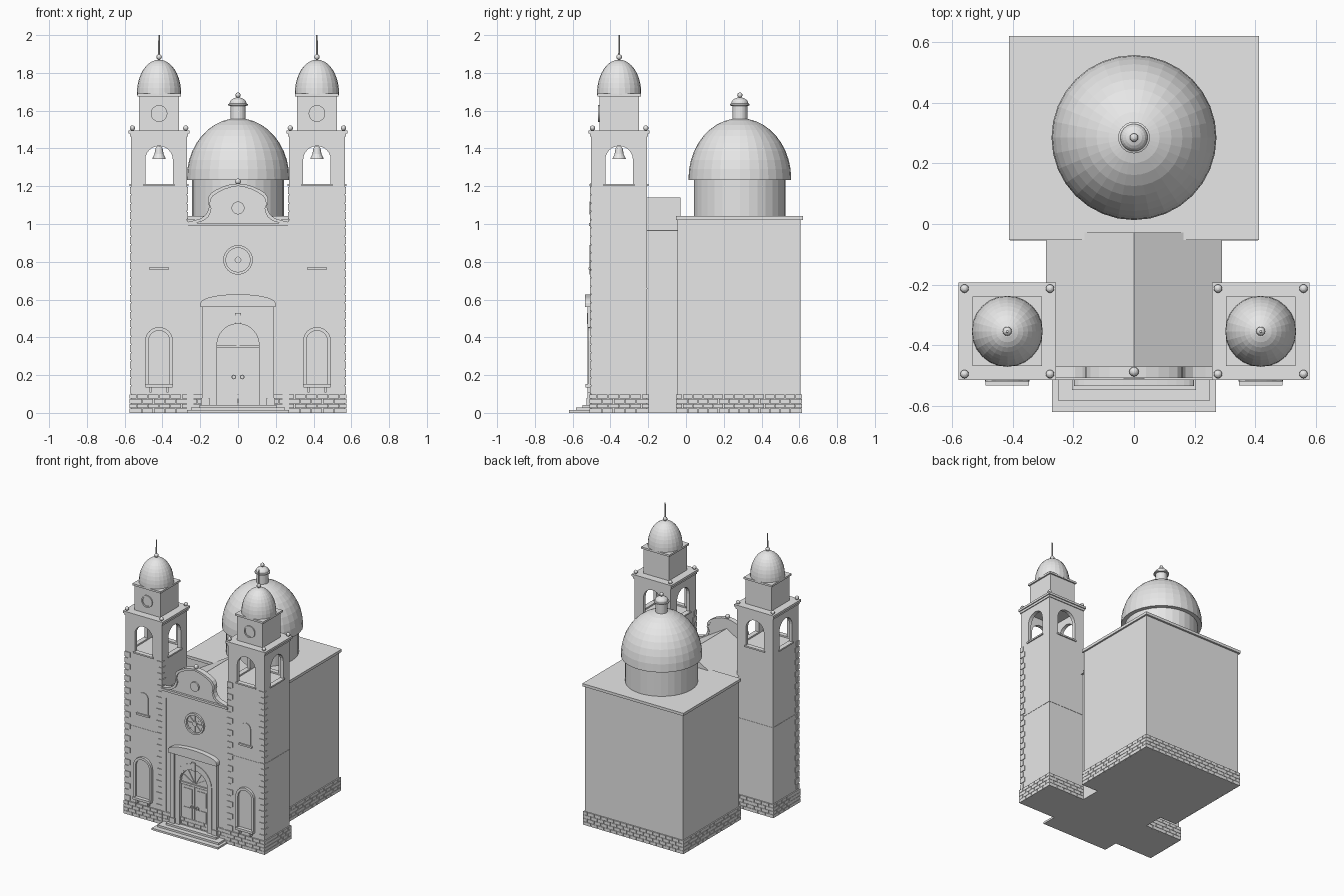
import bpy, bmesh, math
from mathutils import Matrix, Vector

if "Cube" in bpy.data.objects:
    bpy.data.objects.remove(bpy.data.objects["Cube"])

stone = bpy.data.materials.new("stone_grey")
stone.diffuse_color = (0.8, 0.8, 0.8, 1)
stone.use_nodes = True
stone.node_tree.nodes["Principled BSDF"].inputs["Base Color"].default_value = stone.diffuse_color


def part(name, bm):
    bmesh.ops.recalc_face_normals(bm, faces=bm.faces)
    me = bpy.data.meshes.new(name)
    bm.to_mesh(me)
    bm.free()
    me.materials.append(stone)
    ob = bpy.data.objects.new(name, me)
    bpy.context.collection.objects.link(ob)
    return ob


def box(bm, x0, x1, y0, y1, z0, z1, m=Matrix()):
    s = Matrix.Diagonal((x1 - x0, y1 - y0, z1 - z0, 1))
    t = Matrix.Translation(((x0 + x1) / 2, (y0 + y1) / 2, (z0 + z1) / 2))
    bmesh.ops.create_cube(bm, size=1, matrix=m @ t @ s)


def prism(bm, pts, y0, y1, m=Matrix()):
    """Extrude an outline in x, z from y0 to y1."""
    a = [bm.verts.new(m @ Vector((x, y0, z))) for x, z in pts]
    b = [bm.verts.new(m @ Vector((x, y1, z))) for x, z in pts]
    bm.faces.new(a)
    bm.faces.new(b[::-1])
    for i in range(len(a)):
        j = (i + 1) % len(a)
        bm.faces.new((a[i], b[i], b[j], a[j]))


def lathe(bm, profile, cx, cy, n=24):
    """Turn an r, z profile round a vertical axis and cap both ends."""
    rings = [[bm.verts.new((cx + r * math.cos(2 * math.pi * k / n),
                            cy + r * math.sin(2 * math.pi * k / n), z))
              for k in range(n)] for r, z in profile]
    for p, q in zip(rings, rings[1:]):
        for k in range(n):
            bm.faces.new((p[k], p[(k + 1) % n], q[(k + 1) % n], q[k]))
    bm.faces.new(rings[0][::-1])
    bm.faces.new(rings[-1])


def dome(r, z, h, n=10):
    return [(max(r * math.cos(math.pi / 2 * i / n), 0.002),
             z + h * math.sin(math.pi / 2 * i / n)) for i in range(n + 1)]


def ball(bm, x, y, z, r):
    bmesh.ops.create_uvsphere(bm, u_segments=12, v_segments=8, radius=r,
                              matrix=Matrix.Translation((x, y, z)))


def arch(w, z0, zs, cx=0, n=12):
    """Arch outline from the left foot over the crown to the right foot."""
    arc = [(cx - w * math.cos(math.pi * i / n), zs + w * math.sin(math.pi * i / n))
           for i in range(n + 1)]
    return [(cx - w, z0)] + arc + [(cx + w, z0)]


def arch_band(wo, wi, z0, zs, cx=0):
    return arch(wo, z0, zs, cx) + arch(wi, z0, zs, cx)[::-1]


def disc(bm, x, z, r, y0, y1, n=24):
    prism(bm, [(x + r * math.cos(2 * math.pi * i / n), z + r * math.sin(2 * math.pi * i / n))
               for i in range(n)], y0, y1)


def ring(bm, x, z, r, t, y0, y1):
    for s in (0, math.pi):
        a = [s + math.pi * i / 12 for i in range(13)]
        prism(bm, [(x + r * math.cos(k), z + r * math.sin(k)) for k in a]
              + [(x + (r - t) * math.cos(k), z + (r - t) * math.sin(k)) for k in a[::-1]], y0, y1)


def brick_base(bm, x0, x1, y0, y1, h=0.1, out=0.009):
    """Staggered brick courses on the four sides of a block."""
    rows, g = 4, 0.002
    for rot, half, d in ((0, x1 - x0, y1 - y0), (1, y1 - y0, x1 - x0),
                         (2, x1 - x0, y1 - y0), (3, y1 - y0, x1 - x0)):
        m = Matrix.Translation(((x0 + x1) / 2, (y0 + y1) / 2, 0)) @ Matrix.Rotation(rot * math.pi / 2, 4, 'Z')
        n = max(2, round(half / 0.055))
        step = half / n
        for r in range(rows):
            off = step / 2 if r % 2 else 0
            for i in range(n + (r % 2)):
                a = max(-half / 2, -half / 2 + i * step - off)
                b = min(half / 2, -half / 2 + (i + 1) * step - off)
                a = a - out if i == 0 else a + g
                b = b + out if i == n + r % 2 - 1 else b - g
                box(bm, a, b, -d / 2 - out, -d / 2 + 0.002, r * h / rows, (r + 1) * h / rows - g, m)


# Main rear block with cornice
bm = bmesh.new()
box(bm, -0.4, 0.4, -0.045, 0.606, 0, 1.025)
part("main_block", bm)
bm = bmesh.new()
box(bm, -0.412, 0.412, -0.053, 0.62, 1.022, 1.042)
part("main_cornice", bm)
bm = bmesh.new()
brick_base(bm, -0.4, 0.4, -0.045, 0.606)
part("main_brick_base", bm)

# Nave with gabled roof
bm = bmesh.new()
box(bm, -0.275, 0.275, -0.48, 0, 0, 0.97)
part("nave", bm)
bm = bmesh.new()
prism(bm, [(-0.29, 0.966), (0.29, 0.966), (0, 1.14)], -0.485, -0.028)
part("nave_roof", bm)

# Great dome, drum and lantern
bm = bmesh.new()
lathe(bm, [(0.243, 1.04), (0.243, 1.24)], 0, 0.285, 32)
part("dome_drum", bm)
bm = bmesh.new()
lathe(bm, [(0.24, 1.232), (0.272, 1.232)] + dome(0.272, 1.24, 0.32), 0, 0.285, 32)
part("great_dome", bm)
bm = bmesh.new()
lathe(bm, [(0.04, 1.53), (0.04, 1.625), (0.052, 1.627), (0.052, 1.635)] + dome(0.045, 1.638, 0.032, 5), 0, 0.285)
ball(bm, 0, 0.285, 1.682, 0.014)
part("dome_lantern", bm)

# Facade wall with curved gable
half = [(0.27, 0), (0.27, 1.01), (0.235, 1.018), (0.195, 1.03), (0.17, 1.05), (0.157, 1.075),
        (0.153, 1.095), (0.16, 1.115), (0.158, 1.14), (0.143, 1.163), (0.116, 1.181),
        (0.08, 1.198), (0.04, 1.21), (0, 1.214)]
bm = bmesh.new()
prism(bm, half + [(-x, z) for x, z in half[-2::-1]], -0.498, -0.474)
part("facade", bm)
# Raised rim that follows the gable
bm = bmesh.new()
for s in (-1, 1):
    rim = [(s * x, z) for x, z in half[1:]]
    prism(bm, rim + [(s * max(x - 0.012, 0), z - 0.013) for x, z in half[:0:-1]], -0.508, -0.47)
part("gable_rim", bm)
bm = bmesh.new()
ball(bm, 0, -0.487, 1.225, 0.016)
part("gable_finial", bm)

# Facade mouldings around the sunken panel
bm = bmesh.new()
for s in (-1, 1):
    box(bm, *sorted((s * 0.235, s * 0.27)), -0.505, -0.49, 0, 0.99)
box(bm, -0.235, 0.235, -0.505, -0.49, 0.94, 0.99)
box(bm, -0.272, 0.272, -0.514, -0.48, 0.99, 1.006)
part("facade_frame", bm)
bm = bmesh.new()
brick_base(bm, -0.27, 0.27, -0.5, -0.47)
part("facade_brick_base", bm)

# Round window with spokes, and gable medallion
bm = bmesh.new()
ring(bm, 0, 0.81, 0.078, 0.014, -0.512, -0.49)
disc(bm, 0, 0.81, 0.018, -0.508, -0.49, 12)
for k in range(8):
    m = Matrix.Translation((0, 0, 0.81)) @ Matrix.Rotation(k * math.pi / 4, 4, 'Y')
    box(bm, 0.015, 0.066, -0.504, -0.49, -0.003, 0.003, m)
part("round_window", bm)
bm = bmesh.new()
disc(bm, 0, 1.085, 0.034, -0.51, -0.49)
part("gable_medallion", bm)

# Door portal
bm = bmesh.new()
for s in (-1, 1):
    box(bm, *sorted((s * 0.155, s * 0.19)), -0.522, -0.49, 0.04, 0.56)
    box(bm, *sorted((s * 0.15, s * 0.195)), -0.527, -0.49, 0.04, 0.08)
prism(bm, [(-0.155, 0.04), (-0.155, 0.56), (0.155, 0.56), (0.155, 0.04)]
      + arch(0.112, 0.04, 0.36)[::-1], -0.515, -0.49)
prism(bm, arch_band(0.148, 0.112, 0.04, 0.37), -0.519, -0.49)
box(bm, -0.015, 0.015, -0.525, -0.49, 0.47, 0.53)
part("portal", bm)
bm = bmesh.new()
top = [(0.198 * math.cos(math.pi * i / 16), 0.582 + 0.046 * math.sin(math.pi * i / 16)) for i in range(17)]
prism(bm, [(-0.198, 0.56), (0.198, 0.56)] + top, -0.535, -0.49)
part("portal_pediment", bm)

# Double door, fanlight and handles
bm = bmesh.new()
for s in (-1, 1):
    box(bm, *sorted((s * 0.003, s * 0.11)), -0.502, -0.49, 0.04, 0.34)
    for z in (0.07, 0.21):
        box(bm, *sorted((s * 0.02, s * 0.093)), -0.506, -0.49, z, z + 0.11)
    ring(bm, s * 0.022, 0.19, 0.012, 0.004, -0.51, -0.5)
part("door", bm)
bm = bmesh.new()
box(bm, -0.112, 0.112, -0.508, -0.49, 0.345, 0.36)
for k in range(1, 6):
    m = Matrix.Translation((0, 0, 0.36)) @ Matrix.Rotation(-k * math.pi / 6, 4, 'Y')
    box(bm, 0, 0.112, -0.504, -0.49, -0.003, 0.003, m)
part("fanlight", bm)

# Entrance steps
bm = bmesh.new()
for w, y, z0, z1 in ((0.27, -0.62, 0, 0.014), (0.25, -0.582, 0.014, 0.028), (0.205, -0.548, 0.028, 0.042)):
    box(bm, -w, w, y, -0.48, z0, z1)
part("entrance_steps", bm)

# Twin bell towers
for side, s in (("left", -1), ("right", 1)):
    cx, cy, h = s * 0.418, -0.354, 0.148
    T = Matrix.Translation((cx, cy, 0))
    bm = bmesh.new()
    box(bm, -h, h, -h, h, 0, 1.2, T)
    box(bm, -h - 0.002, h + 0.002, -h - 0.002, h + 0.002, 0.655, 0.662, T)
    part(side + "_tower", bm)
    bm = bmesh.new()
    brick_base(bm, cx - h, cx + h, cy - h, cy + h)
    part(side + "_tower_brick_base", bm)

    # Alternating corner stones on the front corners
    bm = bmesh.new()
    for i in range(25):
        w, z = (0.04, 0.026)[i % 2], 0.103 + i * 0.044
        for e in (-1, 1):
            a, b = sorted((e * (h + 0.005), e * (h - w)))
            box(bm, a, b, -h - 0.005, -h + 0.066 - w, z, z + 0.036, T)
    part(side + "_corner_stones", bm)

    # Belfry: four arched walls, sills and a bell
    bm = bmesh.new()
    for k in range(4):
        m = T @ Matrix.Rotation(k * math.pi / 2, 4, 'Z')
        e = h if k % 2 == 0 else h - 0.025
        prism(bm, [(-e, 1.2), (-e, 1.465), (e, 1.465), (e, 1.2)] + arch(0.073, 1.2, 1.34)[::-1],
              -h, -h + 0.025, m)
        box(bm, -0.082, 0.082, -h - 0.008, -h + 0.027, 1.2, 1.211, m)
    part(side + "_belfry", bm)
    bm = bmesh.new()
    lathe(bm, [(0.036, 1.343), (0.034, 1.35), (0.024, 1.37), (0.019, 1.4), (0.01, 1.41),
               (0.004, 1.412), (0.004, 1.47)], cx, cy, 16)
    part(side + "_bell", bm)

    # Cornice with corner balls
    bm = bmesh.new()
    box(bm, -0.154, 0.154, -0.154, 0.154, 1.462, 1.478, T)
    box(bm, -0.161, 0.161, -0.161, 0.161, 1.478, 1.494, T)
    for x in (-0.141, 0.141):
        for y in (-0.141, 0.141):
            ball(bm, cx + x, cy + y, 1.508, 0.014)
    part(side + "_belfry_cornice", bm)

    # Upper stage, small dome and spire
    bm = bmesh.new()
    box(bm, -0.105, 0.105, -0.105, 0.105, 1.49, 1.68, T)
    box(bm, -0.115, 0.115, -0.115, 0.115, 1.676, 1.69, T)
    ring(bm, cx, 1.585, 0.044, 0.01, cy - 0.113, cy - 0.1)
    disc(bm, cx, 1.585, 0.036, cy - 0.108, cy - 0.1)
    part(side + "_upper_stage", bm)
    bm = bmesh.new()
    lathe(bm, [(0.117, 1.684)] + dome(0.117, 1.692, 0.178), cx, cy)
    part(side + "_dome", bm)
    bm = bmesh.new()
    ball(bm, cx, cy, 1.884, 0.015)
    lathe(bm, [(0.005, 1.86), (0.004, 2.0)], cx, cy, 8)
    part(side + "_spire", bm)

    # Lower arched window with sill and brackets, and small upper window
    f = cy - h
    bm = bmesh.new()
    prism(bm, arch_band(0.074, 0.056, 0.15, 0.38, cx), f - 0.018, f + 0.005)
    prism(bm, arch(0.056, 0.15, 0.38, cx), f - 0.003, f + 0.005)
    box(bm, cx - 0.072, cx + 0.072, f - 0.03, f + 0.005, 0.135, 0.152)
    for x in (-0.045, 0.045):
        box(bm, cx + x - 0.006, cx + x + 0.006, f - 0.02, f + 0.005, 0.108, 0.135)
    part(side + "_lower_window", bm)
    bm = bmesh.new()
    prism(bm, arch(0.038, 0.77, 0.89, cx), f - 0.005, f + 0.005)
    box(bm, cx - 0.052, cx + 0.052, f - 0.014, f + 0.005, 0.758, 0.771)
    part(side + "_upper_window", bm)
